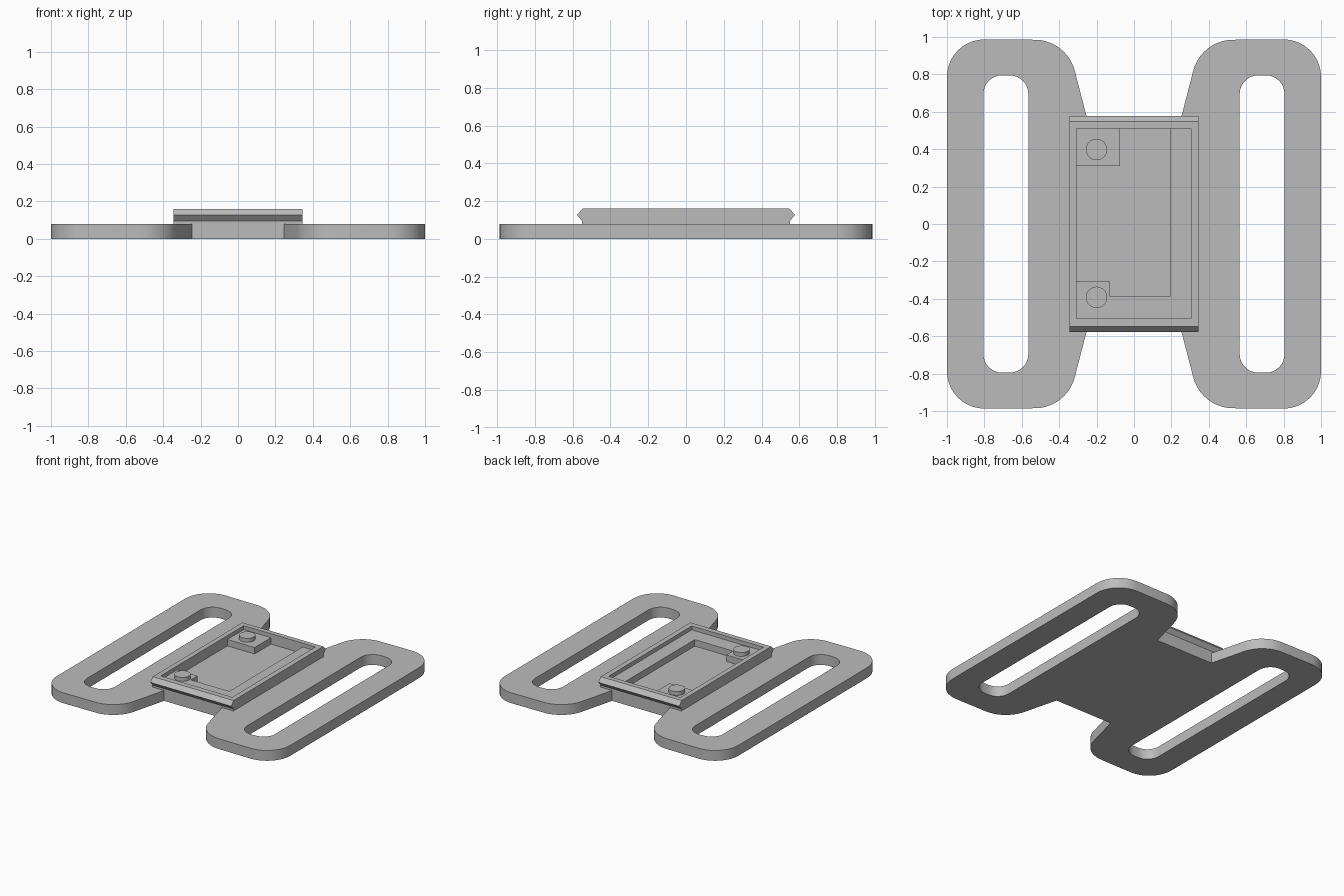
import bpy
import bmesh
from math import sin, cos, radians

if "Cube" in bpy.data.objects:
    bpy.data.objects.remove(bpy.data.objects["Cube"], do_unlink=True)

GREY = (0.5, 0.5, 0.5, 1.0)
mat = bpy.data.materials.new("plain grey")
mat.use_nodes = True
mat.diffuse_color = GREY
mat.node_tree.nodes["Principled BSDF"].inputs["Base Color"].default_value = GREY

PLATE_TOP, LEDGE_TOP, RIM_TOP = 0.08, 0.13, 0.16


def activate(ob):
    bpy.ops.object.select_all(action='DESELECT')
    ob.select_set(True)
    bpy.context.view_layer.objects.active = ob


def finish(ob):
    ob.data.materials.clear()
    ob.data.materials.append(mat)
    activate(ob)
    bpy.ops.object.shade_smooth_by_angle(angle=radians(30))
    return ob


def arc(cx, cy, r, start, end, steps=10):
    """Points along an arc, angles in degrees."""
    angles = [radians(start + (end - start) * i / steps) for i in range(steps + 1)]
    return [(cx + r * cos(a), cy + r * sin(a)) for a in angles]


def prism(name, points, direction):
    """Extrude a closed 3D polygon along a direction."""
    bm = bmesh.new()
    face = bm.faces.new([bm.verts.new(p) for p in points])
    extruded = bmesh.ops.extrude_face_region(bm, geom=[face])["geom"]
    moved = [v for v in extruded if isinstance(v, bmesh.types.BMVert)]
    bmesh.ops.translate(bm, verts=moved, vec=direction)
    bmesh.ops.recalc_face_normals(bm, faces=bm.faces)
    mesh = bpy.data.meshes.new(name)
    bm.to_mesh(mesh)
    bm.free()
    ob = bpy.data.objects.new(name, mesh)
    bpy.context.collection.objects.link(ob)
    return ob


def upright(name, outline, z0, z1):
    return prism(name, [(x, y, z0) for x, y in outline], (0, 0, z1 - z0))


def rectangle(x0, x1, y0, y1):
    return [(x0, y0), (x1, y0), (x1, y1), (x0, y1)]


def cut(ob, cutter):
    mod = ob.modifiers.new("cut", 'BOOLEAN')
    mod.operation = 'DIFFERENCE'
    mod.solver = 'EXACT'
    mod.object = cutter
    activate(ob)
    bpy.ops.object.modifier_apply(modifier=mod.name)
    bpy.data.objects.remove(cutter, do_unlink=True)


# Base plate: one quarter of the outline, mirrored to all four
quarter = [(0.247, 0.55)] + arc(0.53, 0.765, 0.22, 165, 90) + arc(0.8, 0.787, 0.2, 90, 0)
half = quarter + [(x, -y) for x, y in reversed(quarter)]
outline = half + [(-x, -y) for x, y in half]
plate = upright("base_plate", outline, 0, PLATE_TOP)

# Strap slots with rounded corners
for side in (-1, 1):
    slot = []
    for cx, cy, start in ((0.705, 0.695, 0), (0.665, 0.695, 90),
                          (0.665, -0.695, 180), (0.705, -0.695, 270)):
        slot += arc(cx, cy, 0.1, start, start + 90, 8)
    cut(plate, upright("slot_cutter", [(side * x, y) for x, y in slot], -0.1, 0.2))
finish(plate)

# Frame: ridged end profile run across, with an open pocket
end = [(0.55, PLATE_TOP), (0.55, 0.095), (0.577, 0.127), (0.548, RIM_TOP)]
profile = end + [(-y, z) for y, z in reversed(end)]
frame = prism("pocket_frame", [(-0.346, y, z) for y, z in profile], (0.692, 0, 0))
cut(frame, upright("pocket_cutter", rectangle(-0.308, 0.305, -0.506, 0.51), 0, 0.3))
finish(frame)

# Raised ledge along the left and front sides, widened under the front peg
ledge = [(-0.308, -0.506), (0.305, -0.506), (0.305, 0.51), (0.195, 0.51),
         (0.195, -0.385), (-0.132, -0.385), (-0.132, -0.305), (-0.308, -0.305)]
finish(upright("pocket_ledge", ledge, PLATE_TOP, LEDGE_TOP))
finish(upright("rear_peg_pad", rectangle(-0.308, -0.075, 0.31, 0.51), PLATE_TOP, LEDGE_TOP))

# Round pegs
for name, y in (("front_peg", -0.392), ("rear_peg", 0.398)):
    finish(upright(name, arc(-0.2, y, 0.057, 0, 360, 32)[:-1], LEDGE_TOP, RIM_TOP))
